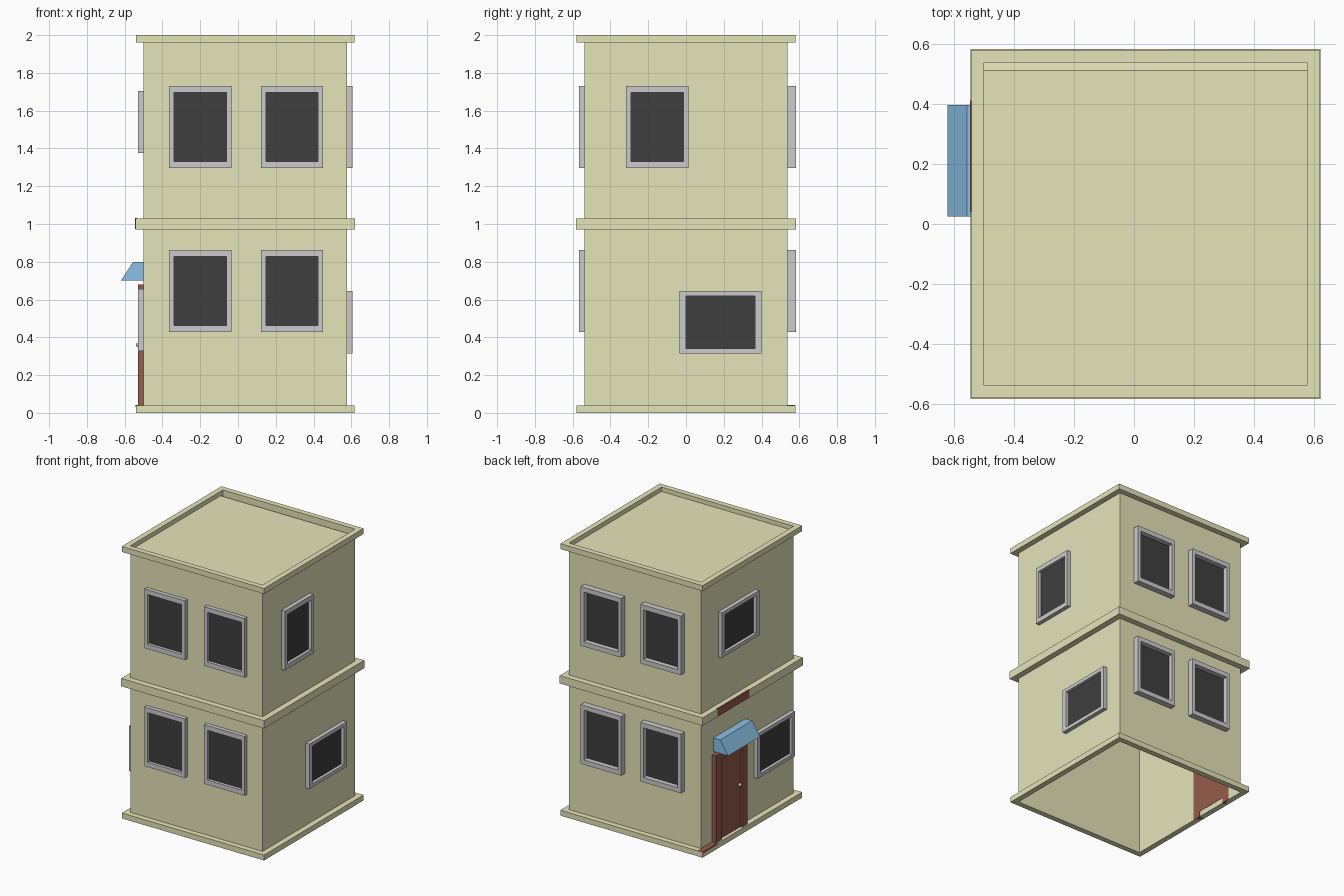
import bpy, bmesh, math
from mathutils import Matrix, Vector

if "Cube" in bpy.data.objects:
    bpy.data.objects.remove(bpy.data.objects["Cube"])


def material(name, rgb):
    m = bpy.data.materials.new(name)
    m.diffuse_color = (*rgb, 1)
    m.use_nodes = True
    m.node_tree.nodes["Principled BSDF"].inputs["Base Color"].default_value = m.diffuse_color
    return m


WALL = material("wall_paint", (0.79, 0.78, 0.49))
FRAME = material("window_frame_grey", (0.62, 0.62, 0.63))
GLASS = material("dark_glass", (0.05, 0.05, 0.05))
WOOD = material("dark_red_wood", (0.30, 0.11, 0.07))
BLUE = material("awning_blue", (0.26, 0.53, 0.80))
CX = 0.0385  # centre of the building in x


def finish(name, bm, mat):
    me = bpy.data.meshes.new(name)
    bm.to_mesh(me)
    bm.free()
    me.materials.append(mat)
    ob = bpy.data.objects.new(name, me)
    bpy.context.collection.objects.link(ob)
    return ob


def rect_loft(name, rings, mat, frame, closed=False, cap=False):
    """Join rectangles (half width, half height, depth) one after another."""
    bm = bmesh.new()
    loops = [[bm.verts.new(frame @ Vector((sx * w, sy * h, d)))
              for sx, sy in ((-1, -1), (1, -1), (1, 1), (-1, 1))]
             for w, h, d in rings]
    pairs = list(zip(loops, loops[1:]))
    if closed:
        pairs.append((loops[-1], loops[0]))
    for a, b in pairs:
        for j in range(4):
            k = (j + 1) % 4
            bm.faces.new((a[j], a[k], b[k], b[j]))
    if cap:
        bm.faces.new(loops[-1])
    return finish(name, bm, mat)


def box(name, lo, hi, mat):
    bm = bmesh.new()
    bmesh.ops.create_cube(bm, size=1)
    for v in bm.verts:
        v.co = [(a + b) / 2 + c * (b - a) for a, b, c in zip(lo, hi, v.co)]
    return finish(name, bm, mat)


def wall_frame(normal, pos):
    n, v = Vector(normal), Vector((0, 0, 1))
    m = Matrix((v.cross(n), v, n)).transposed().to_4x4()
    m.translation = pos
    return m


def window(name, normal, pos, w, h, depth=0.03):
    f = wall_frame(normal, pos)
    w, h = w / 2, h / 2
    iw, ih = w * 0.84, h * 0.84
    rect_loft(name + "_frame", [(w, h, 0), (w, h, depth), (iw, ih, depth),
                                (iw, ih, 0.008)], FRAME, f)
    rect_loft(name + "_glass", [(iw, ih, 0.006), (iw, ih, 0.008)], GLASS, f, cap=True)


# Hollow shell, open underneath
plan = Matrix.Translation((CX, 0, 0))
B, T = 0.5375, 0.5785
rect_loft("walls", [(B, B, 0), (B, B, 1.97)], WALL, plan)

# Projecting trim bands
for name, z0, z1, t in (("base_trim", 0, 0.04, T), ("middle_trim", 0.972, 1.03, T + 0.003),
                        ("roof_trim", 1.96, 2.0, T)):
    rect_loft(name, [(B, B, z0), (t, t, z0), (t, t, z1), (B, B, z1)], WALL, plan, closed=True)

# Roof deck, with a shallow gutter along the back
bm = bmesh.new()
rows = [[bm.verts.new((CX + s * B, y, z)) for s in (-1, 1)]
        for y, z in ((-B, 1.968), (0.51, 1.968), (B, 1.935))]
for a, b in zip(rows, rows[1:]):
    bm.faces.new((a[0], a[1], b[1], b[0]))
finish("roof_deck", bm, WALL)

# Front and back windows
for level, z in (("lower", 0.645), ("upper", 1.513)):
    for side, x in (("left", -0.2), ("right", 0.286)):
        window(f"front_{level}_{side}_window", (0, -1, 0), (x, -B, z), 0.33, 0.435)
        window(f"back_{level}_{side}_window", (0, 1, 0), (x, B, z), 0.33, 0.435, 0.044)

# Side windows
window("right_upper_window", (1, 0, 0), (CX + B, -0.153, 1.513), 0.33, 0.435)
window("right_lower_window", (1, 0, 0), (CX + B, 0.182, 0.48), 0.435, 0.33)
window("left_upper_window", (-1, 0, 0), (CX - B, 0.12, 1.54), 0.435, 0.33)
window("left_lower_window", (-1, 0, 0), (CX - B, -0.295, 0.492), 0.435, 0.33)

# Door with jambs and head
box("door_panel", (-0.515, 0.1, 0.04), (-0.497, 0.35, 0.64), WOOD)
box("door_head", (-0.53, 0.04, 0.63), (-0.497, 0.41, 0.68), WOOD)
for name, y in (("door_jamb_near", 0.04), ("door_jamb_far", 0.345)):
    box(name, (-0.53, y, 0.0), (-0.497, y + 0.065, 0.63), WOOD)

# Door knob
bm = bmesh.new()
bmesh.ops.create_uvsphere(bm, u_segments=12, v_segments=8, radius=0.013,
                          matrix=Matrix.Translation((-0.527, 0.125, 0.36)))
finish("door_knob", bm, FRAME)

# Wooden panel set in the middle trim above the door
box("trim_panel", (-0.545, 0.04, 0.974), (-0.535, 0.41, 1.032), WOOD)
# Wooden strip on the base trim beside the door
box("base_strip", (-0.5415, 0.41, 0.03), (-0.5, 0.577, 0.0415), WOOD)

# Sloping awning over the door
bm = bmesh.new()
profile = ((-0.5, 0.7), (-0.62, 0.7), (-0.555, 0.8), (-0.5, 0.8))
face = bm.faces.new([bm.verts.new((x, 0.025, z)) for x, z in profile])
ext = bmesh.ops.extrude_face_region(bm, geom=[face])
for v in ext["geom"]:
    if isinstance(v, bmesh.types.BMVert):
        v.co.y = 0.395
bmesh.ops.recalc_face_normals(bm, faces=bm.faces)
finish("awning", bm, BLUE)
